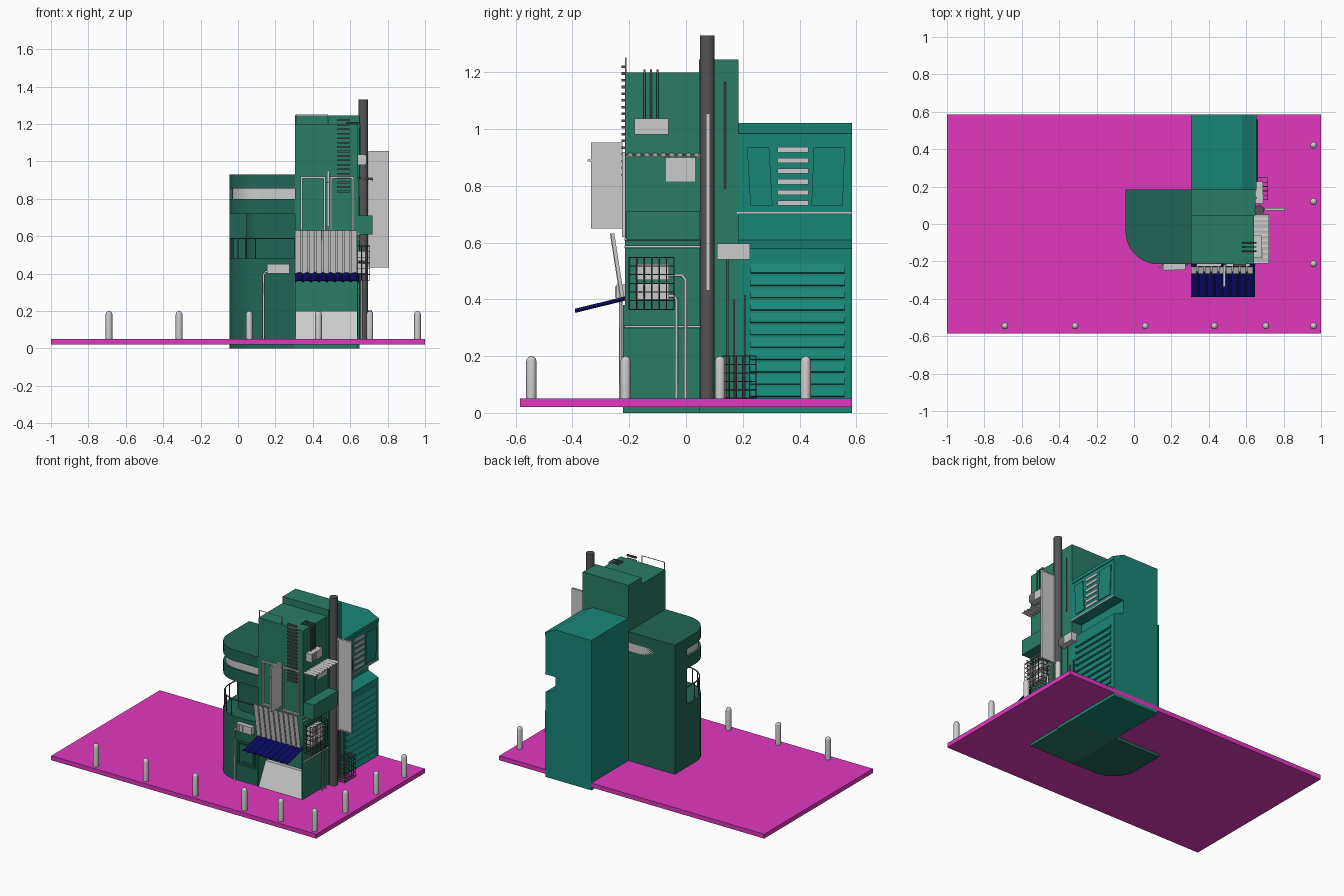
import bpy, bmesh
from math import sin, cos, pi

if "Cube" in bpy.data.objects:
    bpy.data.objects.remove(bpy.data.objects["Cube"])


def material(name, r, g, b):
    m = bpy.data.materials.new(name)
    m.diffuse_color = (r, g, b, 1)
    m.use_nodes = True
    m.node_tree.nodes["Principled BSDF"].inputs["Base Color"].default_value = m.diffuse_color
    return m


PINK = material("pink", 0.75, 0.04, 0.52)
GREEN = material("green", 0.022, 0.2, 0.13)
DEEP = material("deep_green", 0.015, 0.13, 0.09)
TEAL = material("teal", 0.01, 0.24, 0.18)
NAVY = material("navy", 0.003, 0.003, 0.12)
DARK = material("dark_grey", 0.09, 0.09, 0.09)


def finish(name, bm, mat, smooth=False):
    bmesh.ops.recalc_face_normals(bm, faces=bm.faces)
    me = bpy.data.meshes.new(name)
    bm.to_mesh(me)
    bm.free()
    ob = bpy.data.objects.new(name, me)
    bpy.context.collection.objects.link(ob)
    if mat:
        me.materials.append(mat)
    if smooth:
        bpy.ops.object.select_all(action='DESELECT')
        ob.select_set(True)
        bpy.context.view_layer.objects.active = ob
        bpy.ops.object.shade_smooth_by_angle(angle=0.6)
    return ob


def boxes(name, items, mat=None):
    """Each item is x0, x1, y0, y1, z0, z1."""
    bm = bmesh.new()
    for x0, x1, y0, y1, z0, z1 in items:
        for v in bmesh.ops.create_cube(bm, size=1)['verts']:
            v.co = (x1 if v.co.x > 0 else x0, y1 if v.co.y > 0 else y0, z1 if v.co.z > 0 else z0)
    return finish(name, bm, mat)


def prism(name, pts, axis, a, b, mat=None, smooth=False):
    """Profile in the two remaining axes, extruded from a to b."""
    bm = bmesh.new()

    def put(p, t):
        c = list(p)
        c.insert('xyz'.index(axis), t)
        return bm.verts.new(c)
    lo, hi = [put(p, a) for p in pts], [put(p, b) for p in pts]
    bm.faces.new(lo)
    bm.faces.new(hi)
    for i in range(len(pts)):
        j = (i + 1) % len(pts)
        bm.faces.new((lo[i], lo[j], hi[j], hi[i]))
    return finish(name, bm, mat, smooth)


def sheet(name, edge_a, edge_b, thick, mat=None):
    """Thin ruled panel between two edges."""
    bm = bmesh.new()
    a, b = [bm.verts.new(p) for p in edge_a], [bm.verts.new(p) for p in edge_b]
    for i in range(len(a) - 1):
        bm.faces.new((a[i], a[i + 1], b[i + 1], b[i]))
    ob = finish(name, bm, mat)
    s = ob.modifiers.new("thickness", 'SOLIDIFY')
    s.thickness, s.offset = thick, 0
    return ob


def tubes(name, paths, r, mat=None):
    cu = bpy.data.curves.new(name, 'CURVE')
    cu.dimensions, cu.bevel_depth, cu.bevel_resolution, cu.use_fill_caps = '3D', r, 1, True
    for path in paths:
        sp = cu.splines.new('POLY')
        sp.points.add(len(path) - 1)
        for p, co in zip(sp.points, path):
            p.co = (*co, 1)
    ob = bpy.data.objects.new(name, cu)
    bpy.context.collection.objects.link(ob)
    if mat:
        cu.materials.append(mat)
    return ob


def lerp(a, b, n):
    return [a + (b - a) * i / n for i in range(n + 1)]


def frame(x0, x1, z0, z1, y0, y1, w):
    return [(x0, x0 + w, y0, y1, z0, z1), (x1 - w, x1, y0, y1, z0, z1),
            (x0, x1, y0, y1, z0, z0 + w), (x0, x1, y0, y1, z1 - w, z1)]


# Ground slab and bollards
boxes("ground_slab", [(-1, 1, -0.585, 0.585, 0.02, 0.05)], PINK)
spots = [(x, -0.545) for x in (-0.69, -0.315, 0.06, 0.43, 0.705, 0.96)]
spots += [(0.96, y) for y in (-0.213, 0.12, 0.422)]
for x, y in spots:
    bm = bmesh.new()
    rings = [(0.018, 0.05), (0.018, 0.182)] + [(0.018 * cos(a), 0.182 + 0.018 * sin(a)) for a in (0.5, 1.0, 1.4)]
    prev = None
    for r, z in rings:
        ring = [bm.verts.new((x + r * cos(k * pi / 8), y + r * sin(k * pi / 8), z)) for k in range(16)]
        if prev:
            for k in range(16):
                bm.faces.new((prev[k], prev[k - 1], ring[k - 1], ring[k]))
        else:
            bm.faces.new(ring)
        prev = ring
    bm.faces.new(prev)
    finish("bollard", bm, None, True)


# Rounded corner block with recessed balcony and window band
def outline(d, back=0.185):
    arc = [(0.13 - (0.175 - d) * cos(a), -0.04 - (0.175 - d) * sin(a)) for a in lerp(0, pi / 2, 14)]
    return [(-0.045 + d, back)] + arc + [(0.305, -0.215 + d)]


def ring_block(name, d, z0, z1, mat):
    prism(name, outline(d) + [(0.305, 0.185)], 'z', z0, z1, mat, True)


ring_block("corner_ground_floor", 0, 0, 0.48, DEEP)
ring_block("corner_balcony_wall", 0.09, 0.48, 0.72, DEEP)
ring_block("corner_upper_floor", 0, 0.72, 0.80, DEEP)
ring_block("corner_window_band", 0.014, 0.80, 0.855, None)
ring_block("corner_parapet", 0, 0.855, 0.93, DEEP)
boxes("corner_back_wall", [(-0.045, 0.305, 0.055, 0.185, 0.48, 0.93)], DEEP)
rail = outline(0.008, 0.055)
tubes("balcony_rail", [[(x, y, 0.588) for x, y in rail]], 0.004, DARK)
tubes("balcony_posts", [[(x, y, 0.48), (x, y, 0.588)] for x, y in rail[1::3]], 0.003, DARK)
boxes("ground_window_frame", frame(0.15, 0.288, 0.16, 0.325, -0.222, -0.21, 0.012)
      + frame(0.17, 0.268, 0.18, 0.305, -0.219, -0.21, 0.008), DEEP)

# Main tower with a recessed shop front
prism("tower", [(-0.215, 0), (-0.215, 0.05), (-0.12, 0.05), (-0.12, 0.36), (-0.215, 0.38),
                (-0.215, 1.2), (0.05, 1.2), (0.05, 0)], 'x', 0.305, 0.642, GREEN)
boxes("shop_side_walls", [(0.303, 0.31, -0.222, -0.12, 0, 0.38), (0.635, 0.642, -0.222, -0.12, 0, 0.38)], GREEN)
prism("shop_counter", [(-0.22, 0.05), (-0.145, 0.2), (-0.12, 0.2), (-0.12, 0.05)], 'x', 0.31, 0.635)
boxes("tower_rear", [(0.305, 0.65, 0.045, 0.185, 0, 1.245)], GREEN)

# Awning with scalloped edge, and ribbed panel above
xs = lerp(0.305, 0.645, 56)
wave = [0.01 * abs(sin(i * pi / 7)) for i in range(57)]
sheet("awning", [(x, -0.215, 0.398 + w) for x, w in zip(xs, wave)],
      [(x, -0.39, 0.355 + w) for x, w in zip(xs, wave)], 0.005, NAVY)
top, low = [], []
for i in range(9):
    for k in range(2):
        x = 0.305 + i * 0.0378 + k * 0.028
        for px, dy in ((x, 0.012 * k), (x + (0.028, 0.0098)[k], 0.012 * k)):
            top.append((px, -0.266 + dy, 0.632))
            low.append((px, -0.23 + dy, 0.4))
sheet("ribbed_panel", top[:-2], low[:-2], 0.004)

# Tower front windows, ladder of slats, blade sign, blank roof sign rail
boxes("front_window_frames", frame(0.335, 0.468, 0.62, 0.92, -0.226, -0.21, 0.01)
      + frame(0.493, 0.62, 0.62, 0.92, -0.226, -0.21, 0.01))
boxes("front_slats", [(0.53, 0.6, -0.228, -0.213, z, z + 0.009) for z in lerp(0.835, 1.215, 16)], DARK)
boxes("blade_sign", [(0.476, 0.488, -0.335, -0.224, 0.65, 0.952), (0.479, 0.485, -0.347, -0.21, 0.885, 0.893)])
tubes("roof_sign_rail", [[(0.31, -0.212, 1.2), (0.31, -0.212, 1.25), (0.48, -0.212, 1.25), (0.48, -0.212, 1.2)]], 0.003)

# Right side balcony box and scalloped canopy
boxes("side_balcony", [(0.64, 0.72, -0.21, 0.05, 0.61, 0.712)], GREEN)
ys = lerp(-0.212, 0.052, 54)
scal = [0.012 * abs(sin(i * pi / 6)) for i in range(55)]
sheet("side_canopy", [(0.64, y, 0.907 + s * 0.6) for y, s in zip(ys, scal)],
      [(0.722, y, 0.912 - s) for y, s in zip(ys, scal)], 0.004)
boxes("side_window", [(0.64, 0.65, -0.07, 0.032, 0.815, 0.9)])
boxes("side_shutters", [(0.64, 0.647, -0.207, -0.093, 0.71, 0.9), (0.64, 0.647, -0.087, 0.045, 0.71, 0.9)], GREEN)


# Air conditioners: body plus grille slats
def aircon_side(y0, y1, z0, z1, d):
    w = (y1 - y0) * 0.45
    boxes("air_conditioner", [(0.64, 0.64 + d, y0, y1, z0, z1)]
          + [(0.64, 0.645 + d, y0 + i * w / 4, y0 + i * w / 4 + 0.008, z0 + 0.006, z1 - 0.006) for i in range(4)])


aircon_side(-0.182, -0.062, 0.98, 1.037, 0.042)
aircon_side(-0.178, -0.06, 0.468, 0.525, 0.042)
aircon_side(-0.178, -0.06, 0.4, 0.457, 0.042)
aircon_side(0.11, 0.226, 0.54, 0.597, 0.05)
boxes("front_air_conditioner", [(0.155, 0.275, -0.245, -0.21, 0.4, 0.452)]
      + [(0.16 + i * 0.014, 0.168 + i * 0.014, -0.25, -0.21, 0.406, 0.446) for i in range(4)])


# Wire cages
def cage(name, x1, y0, y1, z0, z1, ny, nz):
    paths = [[(0.64, y0, z), (x1, y0, z), (x1, y1, z), (0.64, y1, z)] for z in lerp(z0, z1, nz)]
    paths += [[(0.64, y, z0), (x1, y, z0), (x1, y, z1), (0.64, y, z1)] for y in lerp(y0, y1, ny)]
    paths += [[(x, y, z0), (x, y, z1)] for x in (0.66, 0.685) for y in (y0, y1)]
    tubes(name, paths, 0.0022, DARK)


cage("upper_cage", 0.705, -0.2, -0.042, 0.365, 0.548, 6, 6)
cage("lower_cage", 0.715, 0.13, 0.247, 0.052, 0.2, 5, 5)

# Pipework
tubes("side_bands", [[(0.646, -0.217, z), (0.646, 0.06, z)] for z in (0.611, 0.585, 0.304)], 0.005)
tubes("drain_pipes", [[(0.66, -0.06, 0.485), (0.66, -0.015, 0.485), (0.66, -0.002, 0.47), (0.66, -0.002, 0.05)],
                      [(0.66, -0.06, 0.412), (0.66, -0.042, 0.412), (0.66, -0.034, 0.4), (0.66, -0.034, 0.05)],
                      [(0.2, -0.23, 0.412), (0.15, -0.23, 0.412), (0.137, -0.23, 0.395), (0.137, -0.23, 0.05)]], 0.006)
tubes("roof_pipes", [[(0.652, y, 1.03), (0.652, y, 1.2), (0.645, y, 1.207), (0.58, y, 1.207), (0.58, y, 1.19)]
                     for y in (-0.146, -0.123, -0.1)], 0.004, DARK)
tubes("thin_pipes", [[(0.654, y, a), (0.654, y, b)] for y, a, b in
                     ((0.138, 0.79, 1.165), (0.147, 0.05, 0.54), (0.17, 0.05, 0.4), (0.207, 0.05, 0.415))], 0.004, DARK)

# Chimney pole and tall side sign (left blank)
prism("chimney_pole", [(0.67 + 0.026 * cos(k * pi / 12), 0.075 + 0.026 * sin(k * pi / 12)) for k in range(24)],
      'z', 0.05, 1.33, DARK, True)
boxes("tall_sign", [(0.702, 0.802, 0.074, 0.082, 0.437, 1.05), (0.68, 0.71, 0.075, 0.081, 0.55, 0.56),
                    (0.68, 0.71, 0.075, 0.081, 0.9, 0.91)] + frame(0.698, 0.806, 0.432, 1.055, 0.071, 0.085, 0.008))

# Rear block with eave slope and mid-height notch
prism("rear_block", [(0.305, 0), (0.65, 0), (0.65, 0.58), (0.575, 0.61), (0.575, 0.7), (0.65, 0.7),
                     (0.65, 0.967), (0.65, 0.985), (0.575, 1.022), (0.305, 1.022)], 'y', 0.185, 0.585, TEAL)
boxes("rear_ledge", [(0.64, 0.655, 0.18, 0.585, 0.7, 0.708)])
boxes("rear_eave_trim", [(0.64, 0.655, 0.185, 0.585, 0.962, 0.985)], TEAL)

# Roller shutter slats and upper louvres
for i in range(11):
    z = 0.055 + i * 0.0435
    prism("shutter_slat", [(0.645, z), (0.662, z + 0.004), (0.65, z + 0.036), (0.645, z + 0.036)],
          'y', 0.228, 0.558, TEAL)
boxes("upper_louvres", [(0.645, 0.656, 0.322, 0.432, z, z + 0.018) for z in lerp(0.73, 0.918, 5)])
for y0, y1, s in ((0.215, 0.305, 0.012), (0.45, 0.552, -0.008)):
    prism("upper_panel", [(y0 + s, 0.73), (y1, 0.73), (y1 - s, 0.935), (y0, 0.935)], 'x', 0.645, 0.656, TEAL)
